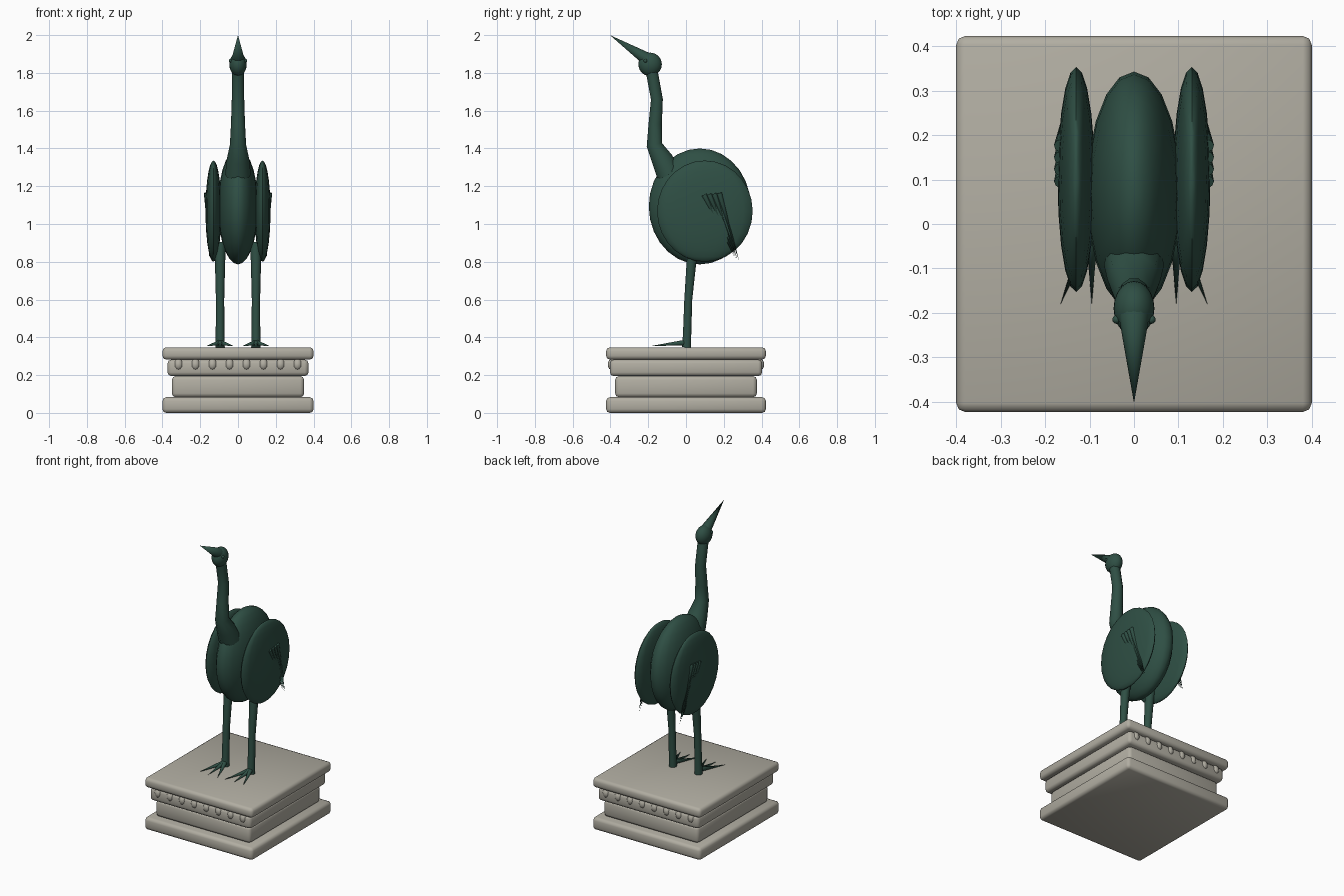
import bpy
import math
from mathutils import Vector

cube = bpy.data.objects.get("Cube")
if cube:
    bpy.data.objects.remove(cube, do_unlink=True)


def material(name, colour):
    mat = bpy.data.materials.new(name)
    mat.use_nodes = True
    mat.diffuse_color = (*colour, 1)
    mat.node_tree.nodes["Principled BSDF"].inputs["Base Color"].default_value = (*colour, 1)
    return mat


BRONZE = material("dark green bronze", (0.028, 0.078, 0.058))
STONE = material("warm grey stone", (0.44, 0.42, 0.36))


def finish(name, mat, angle=50):
    """Name, colour and smooth the active object."""
    obj = bpy.context.object
    obj.name = name
    obj.data.materials.clear()
    obj.data.materials.append(mat)
    bpy.ops.object.shade_smooth_by_angle(angle=math.radians(angle))
    return obj


def ellipsoid(name, centre, radii, mat=BRONZE, segments=20, rings=14):
    bpy.ops.mesh.primitive_uv_sphere_add(segments=segments, ring_count=rings, radius=1, location=centre)
    bpy.context.object.scale = radii
    bpy.ops.object.transform_apply(location=False, rotation=False, scale=True)
    return finish(name, mat)


def spike(name, base, tip, radius, sides=12):
    """Cone with its base centre and its tip at the given points."""
    base, tip = Vector(base), Vector(tip)
    axis = tip - base
    bpy.ops.mesh.primitive_cone_add(vertices=sides, radius1=radius, radius2=0,
                                    depth=axis.length, location=(base + tip) / 2,
                                    rotation=axis.to_track_quat('Z', 'Y').to_euler())
    return finish(name, BRONZE)


def limb(name, x, path):
    """Tapered tube through (y, z, radius) points at a fixed x."""
    curve = bpy.data.curves.new(name, 'CURVE')
    curve.dimensions = '3D'
    curve.bevel_depth = 1
    curve.bevel_resolution = 3
    curve.use_fill_caps = True
    spline = curve.splines.new('POLY')
    spline.points.add(len(path) - 1)
    for point, (y, z, r) in zip(spline.points, path):
        point.co = (x, y, z, 1)
        point.radius = r
    obj = bpy.data.objects.new(name, curve)
    bpy.context.collection.objects.link(obj)
    bpy.ops.object.select_all(action='DESELECT')
    obj.select_set(True)
    bpy.context.view_layer.objects.active = obj
    bpy.ops.object.convert(target='MESH')
    return finish(name, BRONZE)


def slab(name, half_x, half_y, bottom, top):
    bpy.ops.mesh.primitive_cube_add(size=2, location=(0, 0, (bottom + top) / 2))
    obj = bpy.context.object
    obj.scale = (half_x, half_y, (top - bottom) / 2)
    bpy.ops.object.transform_apply(location=False, rotation=False, scale=True)
    bevel = obj.modifiers.new("rounded edge", 'BEVEL')
    bevel.width = 0.02
    bevel.segments = 2
    bpy.ops.object.modifier_apply(modifier=bevel.name)
    return finish(name, STONE)


# Stepped plinth
slab("plinth_base", 0.40, 0.423, 0, 0.083)
slab("plinth_waist", 0.35, 0.375, 0.083, 0.195)
slab("plinth_moulding", 0.373, 0.403, 0.195, 0.282)
slab("plinth_top", 0.40, 0.423, 0.282, 0.347)

# Row of beads along the front and back mouldings
for face, sign in (("front", -1), ("back", 1)):
    for i in range(8):
        ellipsoid(f"{face}_bead_{i + 1}", (-0.315 + 0.09 * i, sign * 0.388, 0.256),
                  (0.025, 0.026, 0.032), STONE, 12, 8)

# Body, neck and head
ellipsoid("body", (0, 0.073, 1.093), (0.106, 0.27, 0.307))
limb("neck", 0, [(-0.09, 1.26, 0.068), (-0.125, 1.34, 0.06), (-0.168, 1.42, 0.043),
                 (-0.163, 1.53, 0.037), (-0.154, 1.66, 0.033), (-0.178, 1.79, 0.033),
                 (-0.193, 1.845, 0.033)])
ellipsoid("head", (0, -0.19, 1.845), (0.046, 0.062, 0.062))
spike("beak", (0, -0.21, 1.876), (0, -0.403, 2.0), 0.034)

for side, s in (("left", 1), ("right", -1)):
    ellipsoid(f"{side}_eye", (s * 0.039, -0.215, 1.864), (0.01, 0.01, 0.01), BRONZE, 10, 6)

    # Wing with a fan of long feathers closing to a point
    ellipsoid(f"{side}_wing", (s * 0.13, 0.1, 1.068), (0.042, 0.253, 0.268))
    for i in range(4):
        spike(f"{side}_feather_{i + 1}", (s * 0.165, 0.095 + 0.027 * i, 1.155 + 0.003 * i),
              (s * 0.15, 0.255 + 0.009 * i, 0.83 - 0.01 * i), 0.015, 8)

    # Leg and three forward toes
    limb(f"{side}_leg", s * 0.095, [(0.003, 0.347, 0.025), (0.006, 0.42, 0.023),
                                    (0.012, 0.6, 0.022), (0.029, 0.8, 0.027), (0.045, 0.9, 0.032)])
    for toe, spread in (("inner", -0.07), ("middle", 0), ("outer", 0.07)):
        spike(f"{side}_{toe}_toe", (s * 0.095, 0, 0.372),
              (s * (0.095 + spread), -0.18, 0.355), 0.016, 8)
